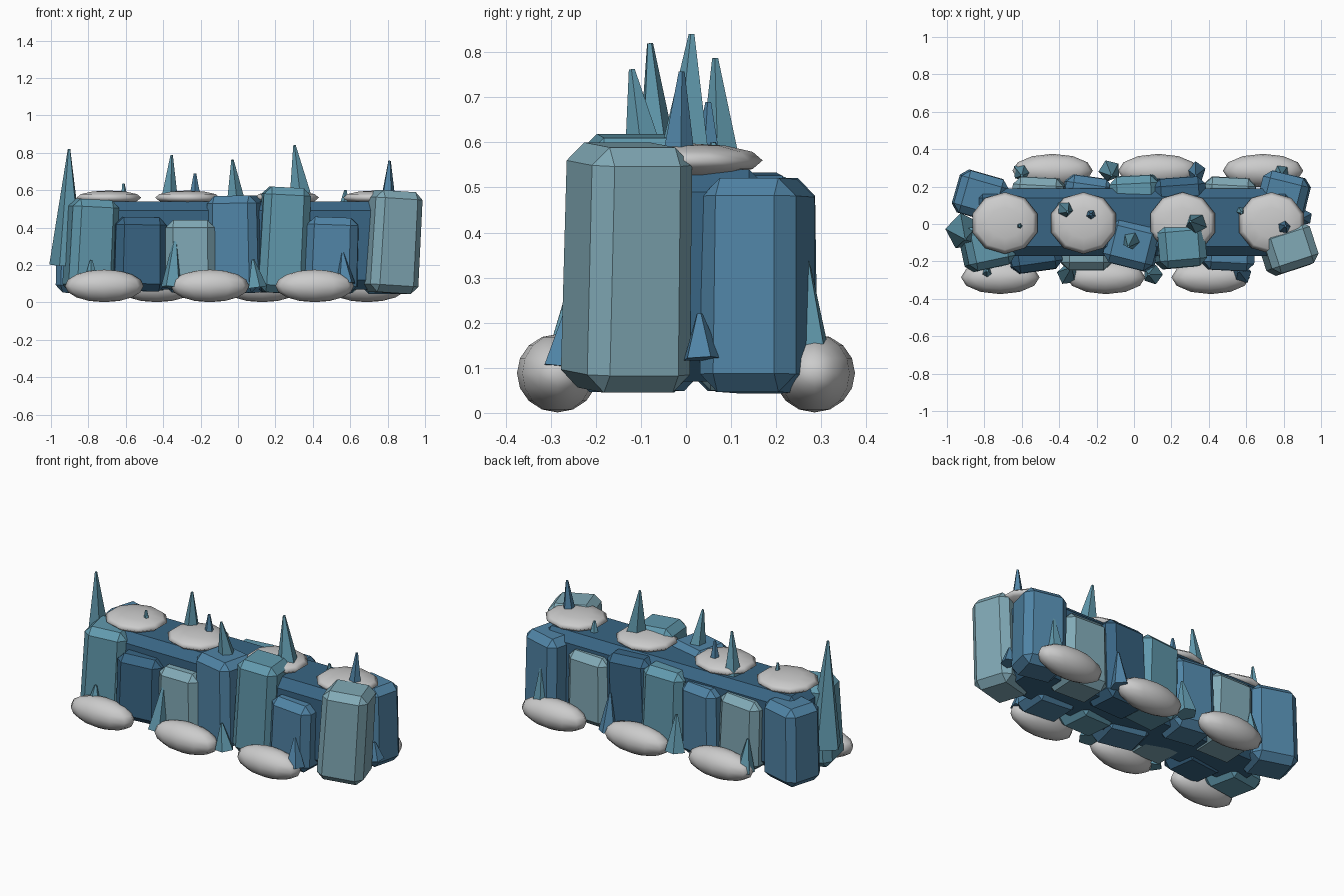
import bpy, bmesh, math
from mathutils import Vector


def material(name, rgb):
    m = bpy.data.materials.new(name)
    m.diffuse_color = (*rgb, 1)
    return m


DARK = material("deep_ice", (0.04, 0.13, 0.23))
BLUE = material("blue_ice", (0.08, 0.23, 0.38))
TEAL = material("teal_ice", (0.12, 0.32, 0.42))
PALE = material("pale_ice", (0.22, 0.40, 0.47))


def finish(name, bm, mat=None):
    me = bpy.data.meshes.new(name)
    bm.to_mesh(me)
    bm.free()
    ob = bpy.data.objects.new(name, me)
    bpy.context.collection.objects.link(ob)
    if mat:
        me.materials.append(mat)
    return ob


# Bevelled ice block, slightly narrower at the top
def block(name, loc, size, rot, mat, bevel=0.04, taper=0.97):
    bm = bmesh.new()
    bmesh.ops.create_cube(bm, size=1)
    for v in bm.verts:
        k = taper if v.co.z > 0 else 1
        v.co = Vector((v.co.x * size[0] * k, v.co.y * size[1] * k, v.co.z * size[2]))
    bmesh.ops.bevel(bm, geom=bm.edges[:], offset=bevel, segments=1, affect='EDGES')
    ob = finish(name, bm, mat)
    ob.location = loc
    ob.rotation_euler = [math.radians(a) for a in rot]
    return ob


# Five sided icicle from a base point to a tip point
def spike(name, base, tip, r, mat):
    base, tip = Vector(base), Vector(tip)
    bm = bmesh.new()
    bmesh.ops.create_cone(bm, cap_ends=True, segments=5, radius1=r,
                          radius2=0.007, depth=(tip - base).length)
    ob = finish(name, bm, mat)
    ob.location = (base + tip) / 2
    ob.rotation_euler = (tip - base).to_track_quat('Z', 'Y').to_euler()
    return ob


# Squashed low-poly snow mound
def snow(name, loc, radii, seg=10, rings=6):
    bm = bmesh.new()
    bmesh.ops.create_uvsphere(bm, u_segments=seg, v_segments=rings, radius=1)
    for v in bm.verts:
        v.co = Vector([c * r for c, r in zip(v.co, radii)])
    for f in bm.faces:
        f.smooth = True
    ob = finish(name, bm)
    ob.location = loc


# Solid core behind the blocks
block("wall_core", (0, 0.01, 0.305), (1.72, 0.36, 0.47), (0, 0, 0), DARK, 0.05, 1)

# Blocks: x, y, width, depth, bottom, top, tilt, turn, colour
front = [
    (-0.785, -0.12, 0.26, 0.24, 0.05, 0.55, 3, 12, TEAL),
    (-0.53, -0.135, 0.28, 0.24, 0.06, 0.455, 1, 8, DARK),
    (-0.255, -0.13, 0.27, 0.24, 0.07, 0.44, 0, 0, PALE),
    (-0.01, -0.11, 0.28, 0.25, 0.05, 0.57, -1, -14, BLUE),
    (0.245, -0.115, 0.26, 0.24, 0.05, 0.615, 3, 5, TEAL),
    (0.505, -0.13, 0.28, 0.24, 0.05, 0.455, 2, -3, BLUE),
    (0.825, -0.13, 0.27, 0.24, 0.05, 0.595, 3.5, 18, PALE),
]
back = [
    (-0.82, 0.15, 0.27, 0.24, 0.05, 0.52, 1, -16, BLUE),
    (-0.51, 0.13, 0.28, 0.24, 0.06, 0.48, -2, -3, PALE),
    (-0.25, 0.14, 0.26, 0.23, 0.05, 0.48, 1, -8, BLUE),
    (0.01, 0.14, 0.27, 0.24, 0.06, 0.52, -2, 3, TEAL),
    (0.24, 0.135, 0.29, 0.23, 0.05, 0.53, 2, 4, DARK),
    (0.51, 0.135, 0.28, 0.23, 0.05, 0.47, 0, -3, PALE),
    (0.80, 0.16, 0.26, 0.22, 0.045, 0.52, -1, -14, BLUE),
]
for side, rows in (("front", front), ("back", back)):
    for i, (x, y, w, d, z0, z1, tilt, turn, mat) in enumerate(rows):
        block(f"{side}_block_{i + 1}", (x, y, (z0 + z1) / 2),
              (w, d, z1 - z0), (0, tilt, turn), mat)

# Snow caps on top, snow drifts along both feet
for i, x in enumerate((-0.69, -0.27, 0.26, 0.735)):
    snow(f"snow_cap_{i + 1}", (x, 0.005, 0.56), (0.182, 0.165, 0.038))
for i, x in enumerate((-0.715, -0.15, 0.41)):
    snow(f"front_drift_{i + 1}", (x, -0.285, 0.088), (0.21, 0.09, 0.087), 12, 8)
    snow(f"back_drift_{i + 1}", (x + 0.28, 0.285, 0.088), (0.215, 0.09, 0.087), 12, 8)

# Spikes on the crest
crest = [
    ((-0.91, -0.04, 0.2), (-0.903, -0.08, 0.82), 0.1),
    ((-0.37, 0.08, 0.52), (-0.355, 0.065, 0.787), 0.053),
    ((-0.23, 0.05, 0.52), (-0.23, 0.05, 0.69), 0.04),
    ((-0.01, -0.08, 0.5), (-0.03, -0.12, 0.762), 0.06),
    ((0.34, 0.0, 0.52), (0.302, 0.013, 0.84), 0.07),
    ((0.80, -0.02, 0.52), (0.81, -0.01, 0.757), 0.046),
    ((-0.61, -0.01, 0.57), (-0.613, -0.01, 0.635), 0.018),
    ((0.57, 0.07, 0.52), (0.575, 0.06, 0.6), 0.028),
]
# Spikes at the foot of the wall
foot = [
    ((-0.355, -0.27, 0.08), (-0.335, -0.235, 0.35), 0.058),
    ((0.10, -0.27, 0.08), (0.08, -0.27, 0.23), 0.055),
    ((0.575, -0.27, 0.1), (0.56, -0.25, 0.265), 0.055),
    ((-0.785, -0.27, 0.1), (-0.785, -0.25, 0.225), 0.045),
    ((-0.13, 0.285, 0.08), (-0.12, 0.26, 0.29), 0.06),
    ((0.33, 0.28, 0.08), (0.33, 0.26, 0.3), 0.055),
    ((0.785, 0.275, 0.09), (0.79, 0.265, 0.35), 0.058),
    ((-0.595, 0.28, 0.08), (-0.6, 0.26, 0.27), 0.055),
    ((0.91, 0.035, 0.12), (0.90, 0.03, 0.22), 0.045),
]
for kind, rows in (("crest", crest), ("foot", foot)):
    for i, (b, t, r) in enumerate(rows):
        spike(f"{kind}_spike_{i + 1}", b, t, r, TEAL if i % 3 != 2 else BLUE)
